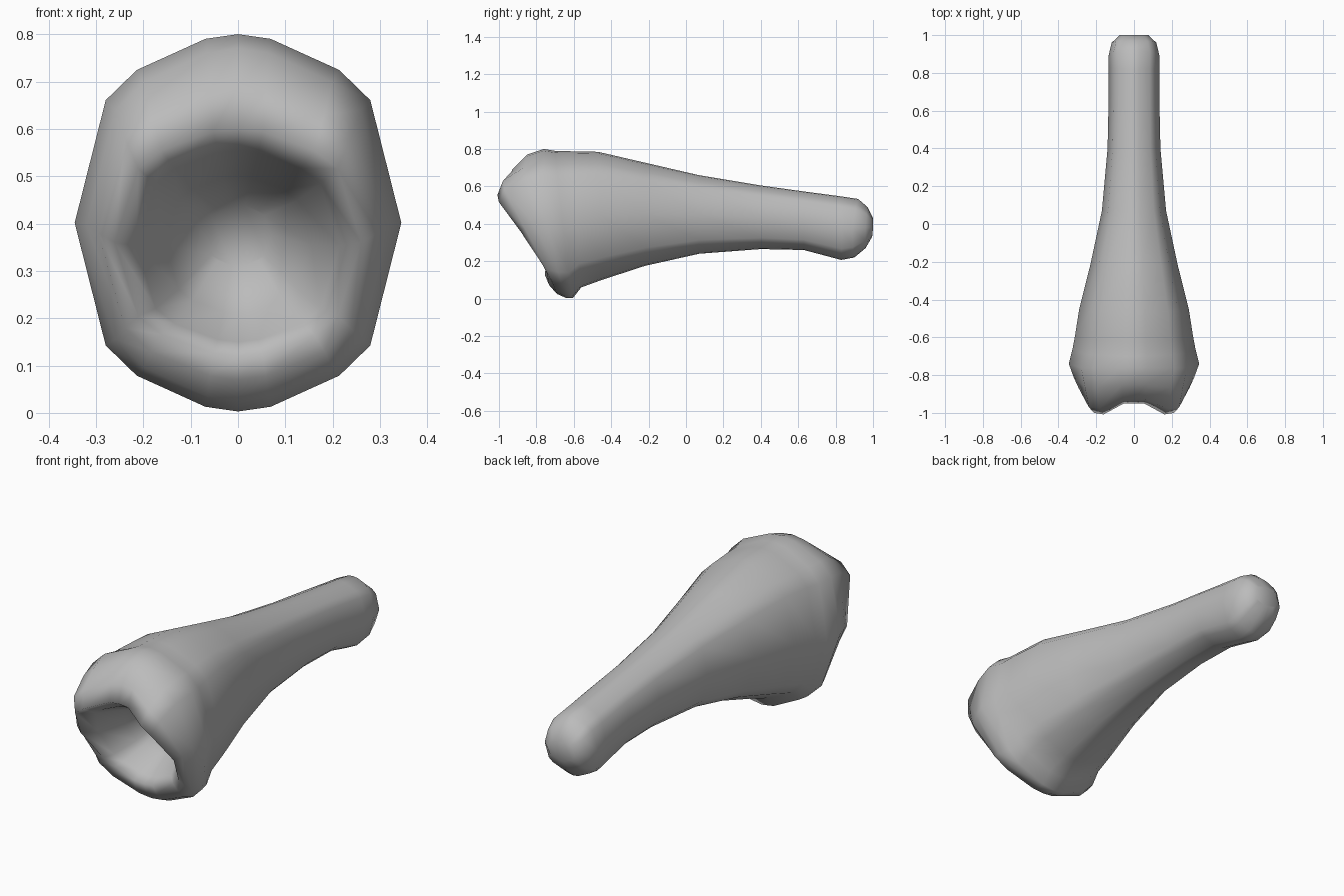
import bpy, bmesh

# cross-section of the horn, top to bottom, right half (x fraction, z fraction)
HALF = [(0, 1), (.2, .975), (.62, .81), (.81, .65), (1, 0),
        (.81, -.65), (.62, -.81), (.2, -.975), (0, -1)]
SECTION = HALF + [(-x, z) for x, z in HALF[-2:0:-1]]

# rings: y at top, side, bottom; z top, z bottom; half width; corner push up, low
RINGS = [
    # inner bowl, from deep to rim
    (-.58, -.56, -.54, .44, .31, .07, 0, 0),
    (-.74, -.68, -.60, .50, .21, .155, 0, 0),
    (-.88, -.81, -.70, .555, .15, .215, -.03, 0),
    # rim and flared collar
    (-.95, -.885, -.75, .60, .12, .26, -.065, .03),
    (-.93, -.865, -.73, .69, .07, .295, -.055, .02),
    (-.85, -.81, -.69, .77, .025, .32, -.02, 0),
    (-.76, -.74, -.64, .80, .003, .345, 0, 0),
    (-.70, -.66, -.605, .79, .003, .325, 0, 0),
    # tapering body
    (-.62, -.59, -.56, .788, .06, .312, 0, 0),
    (-.47, -.45, -.45, .785, .10, .29, 0, 0),
    (-.22, -.22, -.22, .727, .175, .232, 0, 0),
    (.07, .07, .07, .66, .24, .17, 0, 0),
    (.40, .40, .40, .605, .265, .14, 0, 0),
    (.63, .63, .63, .573, .26, .135, 0, 0),
    # rounded end knob
    (.82, .83, .83, .548, .207, .135, 0, 0),
    (.92, .89, .90, .533, .22, .135, 0, 0),
    (.97, .96, .96, .49, .27, .118, 0, 0),
    (1, 1, .995, .43, .33, .075, 0, 0),
]

bm = bmesh.new()
loops = []
for yt, ys, yb, zt, zb, hw, up, low in RINGS:
    ring = []
    for fx, fz in SECTION:
        y = ys + (yt - yb) / 2 * fz + ((yt + yb) / 2 - ys) * fz * fz
        if .5 < abs(fx) < .9:
            y += up if fz > 0 else low
        ring.append(bm.verts.new((fx * hw, y, (zt + zb) / 2 + fz * (zt - zb) / 2)))
    loops.append(ring)
n = len(SECTION)
for a, b in zip(loops, loops[1:]):
    for i in range(n):
        bm.faces.new((a[i], a[(i + 1) % n], b[(i + 1) % n], b[i]))
bm.faces.new(loops[0])
bm.faces.new(loops[-1])
bmesh.ops.recalc_face_normals(bm, faces=bm.faces)

# hollow horn object
mesh = bpy.data.meshes.new("hollow_horn")
bm.to_mesh(mesh)
bm.free()
mesh.shade_smooth()
horn = bpy.data.objects.new("hollow_horn", mesh)
bpy.context.collection.objects.link(horn)
grey = bpy.data.materials.new("plain grey")
grey.diffuse_color = (.5, .5, .5, 1)
mesh.materials.append(grey)
